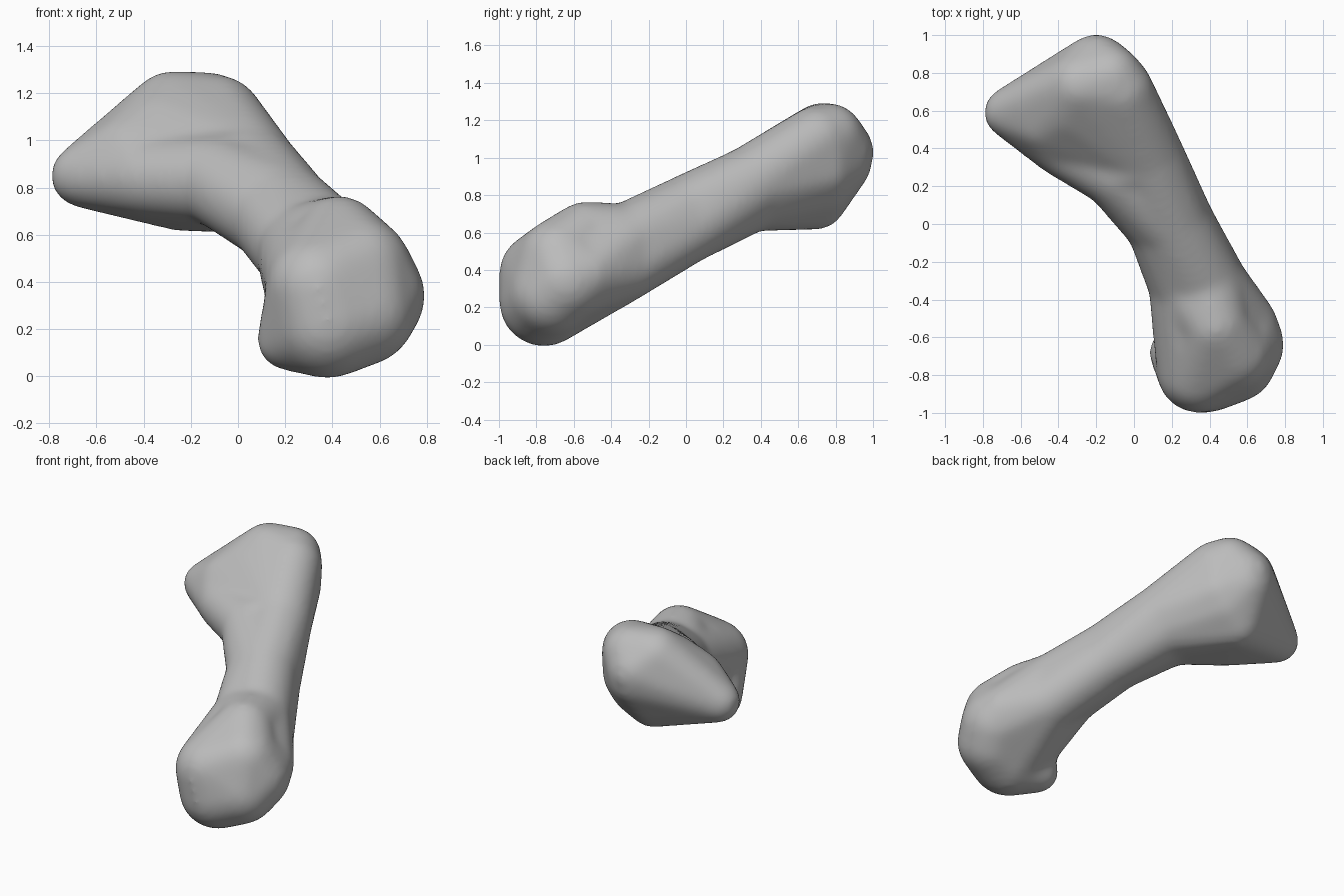
import bpy, bmesh
from mathutils import Vector

if "Cube" in bpy.data.objects:
    bpy.data.objects.remove(bpy.data.objects["Cube"], do_unlink=True)

bone_grey = bpy.data.materials.new("bone_grey")
bone_grey.use_nodes = True
colour = (0.5, 0.5, 0.5, 1)
bone_grey.diffuse_color = colour
bone_grey.node_tree.nodes["Principled BSDF"].inputs["Base Color"].default_value = colour

# Control balls: x, y, z, radius
shaft_mid = [(0.15, 0, 0.68, 0.19), (0.2, 0, 0.7, 0.2), (0.24, 0, 0.62, 0.185)]
shaft_low = [(0.28, -0.32, 0.53, 0.2), (0.37, -0.32, 0.54, 0.21), (0.42, -0.34, 0.42, 0.19)]
shaft_high = [(-0.03, 0.35, 0.83, 0.2), (0.06, 0.36, 0.865, 0.2), (0.03, 0.35, 0.81, 0.2)]
base_top = [(-0.08, 0.7, 1.09, 0.18), (-0.13, 0.77, 1.11, 0.175), (-0.28, 0.73, 1.11, 0.18)]
base_back = [(-0.2, 0.82, 1.03, 0.18), (-0.2, 0.81, 0.98, 0.18), (-0.09, 0.72, 0.93, 0.17)]
base_foot = [(-0.24, 0.7, 0.77, 0.15), (-0.14, 0.72, 0.85, 0.16)]
spur_tip = [(-0.66, 0.59, 0.85, 0.13)]
spur_ridge = [(-0.45, 0.55, 0.93, 0.18), (-0.33, 0.62, 1.04, 0.17)]
web_root = [(-0.09, 0.27, 0.83, 0.185)]
web = [(-0.38, 0.42, 0.84, 0.165)]
condyle = [(0.57, -0.64, 0.34, 0.22), (0.38, -0.76, 0.23, 0.235),
           (0.34, -0.78, 0.38, 0.215), (0.52, -0.68, 0.46, 0.21),
           (0.53, -0.72, 0.27, 0.22)]
shoulder = [(0.6, -0.53, 0.38, 0.155)]
side_lobe = [(0.25, -0.64, 0.43, 0.14)]
lower_lobe = [(0.21, -0.68, 0.155, 0.125)]
knuckle = [(0.43, -0.54, 0.58, 0.18)]

# Each part is the convex skin around a few balls
base = base_top + base_back + base_foot
parts = [
    shaft_low + shaft_mid,
    shaft_mid + shaft_high,
    shaft_mid[:2] + web_root,
    shaft_high + web_root + web + base_foot,
    shaft_high + base,
    base + spur_ridge + spur_tip,
    shaft_high + web + spur_ridge + base_top,
    web + spur_ridge + spur_tip + base_foot,
    shaft_low + condyle[:2] + shoulder,
    shaft_low + knuckle,
    condyle + shoulder,
    condyle[2:4] + knuckle,
    side_lobe + condyle[2:4] + shaft_low[:1],
    lower_lobe + condyle[1:3],
]


def skin(balls):
    """Return a mesh wrapped tightly around the balls."""
    bm = bmesh.new()
    for x, y, z, r in balls:
        made = bmesh.ops.create_icosphere(bm, subdivisions=3, radius=r + 0.006)
        bmesh.ops.translate(bm, verts=made["verts"], vec=Vector((x, y, z)))
    bmesh.ops.delete(bm, geom=bm.faces[:] + bm.edges[:], context="EDGES_FACES")
    bmesh.ops.convex_hull(bm, input=bm.verts[:])
    loose = [v for v in bm.verts if not v.link_faces]
    bmesh.ops.delete(bm, geom=loose, context="VERTS")
    bmesh.ops.recalc_face_normals(bm, faces=bm.faces[:])
    mesh = bpy.data.meshes.new("skin")
    bm.to_mesh(mesh)
    bm.free()
    return mesh


# Gather all skins in one mesh
bm = bmesh.new()
for balls in parts:
    mesh = skin(balls)
    bm.from_mesh(mesh)
    bpy.data.meshes.remove(mesh)
mesh = bpy.data.meshes.new("bone")
bm.to_mesh(mesh)
bm.free()
mesh.materials.append(bone_grey)
bone = bpy.data.objects.new("bone", mesh)
bpy.context.collection.objects.link(bone)

# Fuse and soften
fuse = bone.modifiers.new("fuse", "REMESH")
fuse.mode = "VOXEL"
fuse.voxel_size = 0.02
fuse.use_smooth_shade = True
soften = bone.modifiers.new("soften", "SMOOTH")
soften.factor = 0.5
soften.iterations = 20
